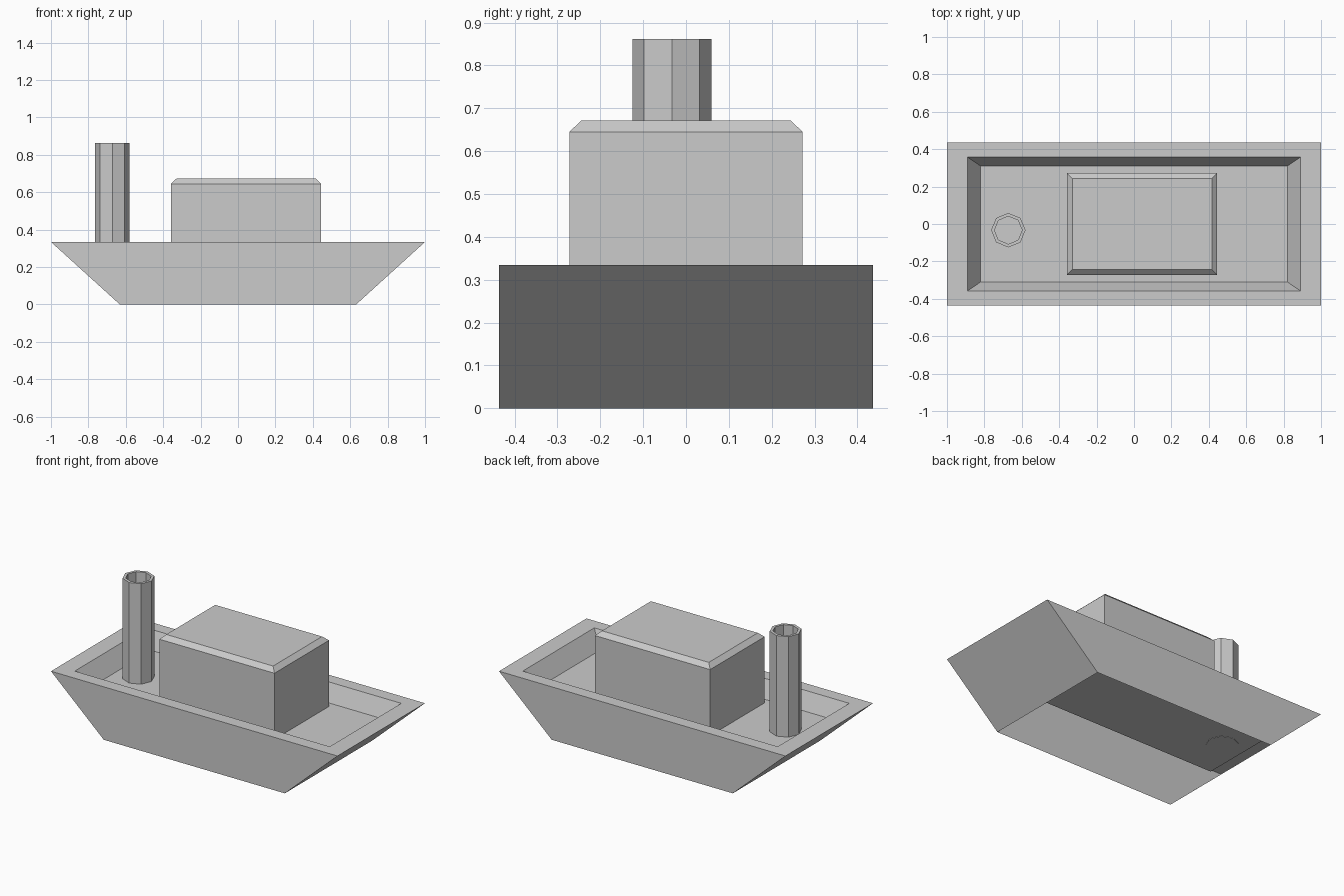
import bpy, math

if "Cube" in bpy.data.objects:
    bpy.data.objects.remove(bpy.data.objects["Cube"])


def make(name, rings, caps):
    """Skin a stack of equal-length vertex rings; caps lists rings to close."""
    n = len(rings[0])
    verts = [v for ring in rings for v in ring]
    faces = [(r * n + i, r * n + (i + 1) % n, (r + 1) * n + (i + 1) % n, (r + 1) * n + i)
             for r in range(len(rings) - 1) for i in range(n)]
    for r in caps:
        loop = list(range(r * n, r * n + n))
        faces.append(loop if r else loop[::-1])
    mesh = bpy.data.meshes.new(name)
    mesh.from_pydata(verts, [], faces)
    obj = bpy.data.objects.new(name, mesh)
    bpy.context.collection.objects.link(obj)
    return obj


def rect(hx, hy, z, cx=0.0):
    return [(cx + sx * hx, sy * hy, z) for sx, sy in ((-1, -1), (1, -1), (1, 1), (-1, 1))]


def octagon(radius, z, cx=-0.672, cy=-0.033):
    return [(cx + radius * math.cos(i * math.pi / 4), cy + radius * math.sin(i * math.pi / 4), z)
            for i in range(8)]


DECK = 0.228

# Hull: open-bottomed shell, flat rim and sunken deck
make("hull", [rect(0.632, 0.436, 0), rect(1, 0.436, 0.334), rect(0.89, 0.357, 0.334),
              rect(0.82, 0.31, DECK)], [3])

# Cabin: box with a chamfered roof edge
make("cabin", [rect(0.402, 0.272, DECK - 0.002, 0.043), rect(0.402, 0.272, 0.645, 0.043),
               rect(0.373, 0.244, 0.672, 0.043)], [0, 2])

# Funnel: hollow eight-sided pipe
make("funnel", [octagon(0.092, DECK - 0.002), octagon(0.092, 0.862), octagon(0.074, 0.862),
                octagon(0.074, DECK + 0.002)], [0, 3])
